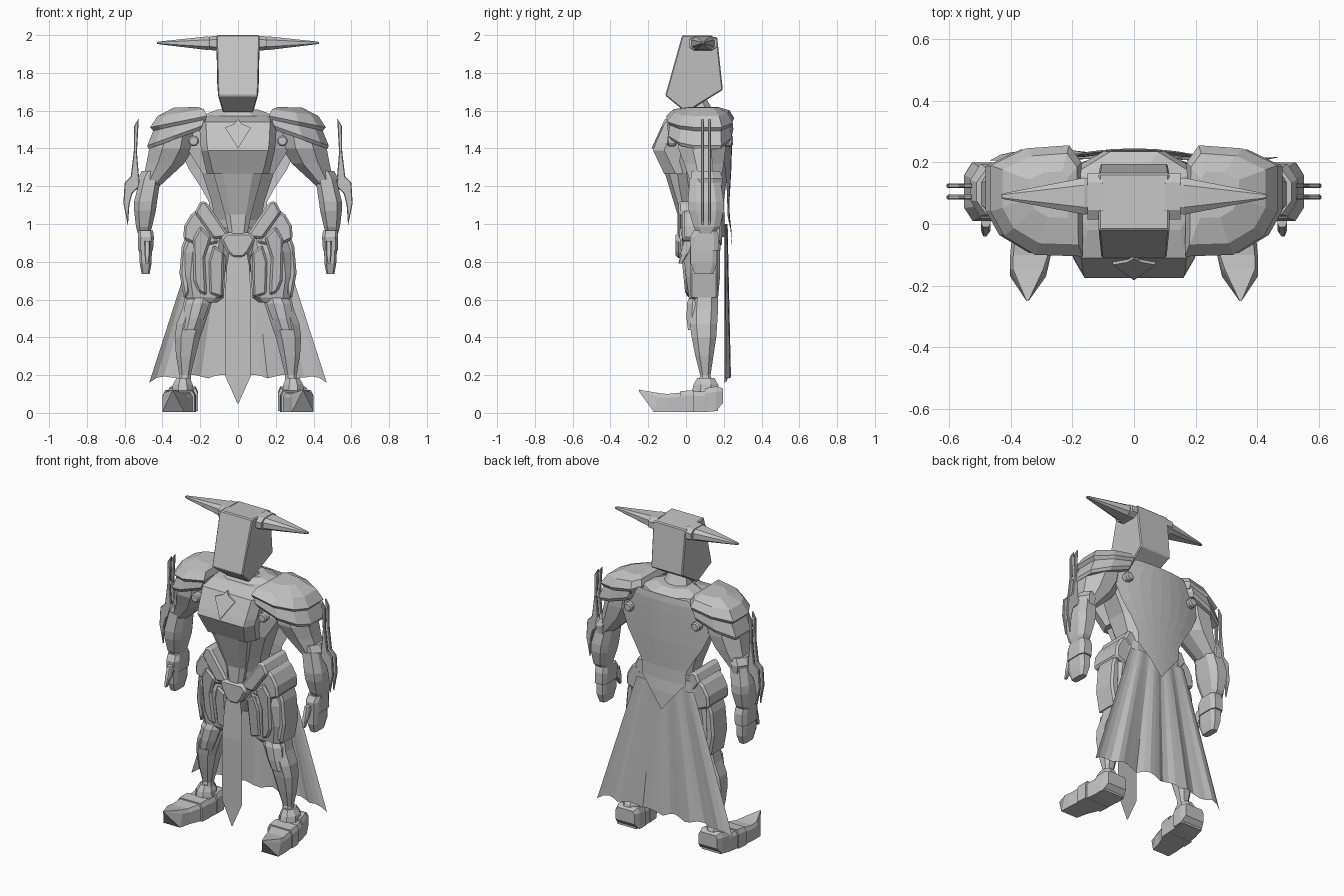
import bpy, bmesh, math

grey = bpy.data.materials.new("armour grey")
grey.diffuse_color = (0.55, 0.55, 0.55, 1)


def finish(name, bm, mirror=False, bevel=0):
    bmesh.ops.recalc_face_normals(bm, faces=bm.faces)
    me = bpy.data.meshes.new(name)
    bm.to_mesh(me)
    bm.free()
    me.materials.append(grey)
    ob = bpy.data.objects.new(name, me)
    bpy.context.collection.objects.link(ob)
    if bevel:
        m = ob.modifiers.new("bevel", 'BEVEL')
        m.width, m.segments = bevel, 1
    if mirror:
        m = ob.modifiers.new("mirror", 'MIRROR')
        m.use_mirror_merge = False
    return ob


def loft(name, rings, mirror=False, bevel=0):
    """Skin a list of equal-length point rings and cap both ends."""
    bm = bmesh.new()
    vs = [[bm.verts.new(p) for p in r] for r in rings]
    n = len(vs[0])
    for a, b in zip(vs, vs[1:]):
        for i in range(n):
            bm.faces.new((a[i], a[(i + 1) % n], b[(i + 1) % n], b[i]))
    bm.faces.new(vs[0])
    bm.faces.new(vs[-1])
    return finish(name, bm, mirror, bevel)


def sheet(name, rows):
    """Open surface through a grid of points."""
    bm = bmesh.new()
    vs = [[bm.verts.new(p) for p in r] for r in rows]
    for a, b in zip(vs, vs[1:]):
        for i in range(len(a) - 1):
            bm.faces.new((a[i], a[i + 1], b[i + 1], b[i]))
    return finish(name, bm)


def ring(z, x0, x1, y0, y1, c=0.3):
    """Chamfered rectangle at height z."""
    cx, cy = (x1 - x0) * c, (y1 - y0) * c
    pts = [(x0 + cx, y0), (x1 - cx, y0), (x1, y0 + cy), (x1, y1 - cy),
           (x1 - cx, y1), (x0 + cx, y1), (x0, y1 - cy), (x0, y0 + cy)]
    return [(x, y, z) for x, y in pts]


def stack(name, rows, mirror=False, c=0.3):
    return loft(name, [ring(*r, c=c) for r in rows], mirror)


def slab(name, outline, y0, y1, mirror=False, bevel=0, lean=0):
    """Front outline in x, z extruded from y0 to y1, front leaning back towards the bottom."""
    top = max(z for _, z in outline)
    return loft(name, [[(x, y + k * (top - z), z) for x, z in outline]
                       for y, k in ((y0, lean), (y1, 0))], mirror, bevel)


def both(half):
    """Complete a right-hand outline with its left half."""
    return half + [(-x, z) for x, z in reversed(half) if x > 0]


# Head: tapered helmet block with pointed chin
head = [(-0.02, 2.0, .115), (0.165, 1.99, .115), (0.195, 1.71, .11),
        (0.0, 1.59, .08), (-0.11, 1.68, .107)]
loft("helmet", [[(s * w, y, z) for y, z, w in head] for s in (-1, 1)], bevel=0.006)


# Horns: socket block, collar and long spike
def xring(x, y, z, ry, rz):
    return [(x, y + ry * a, z + rz * b) for a, b in
            ((-1, -.5), (-1, .5), (-.6, 1), (.6, 1), (1, .5), (1, -.5), (.6, -1), (-.6, -1))]


loft("horn_socket", [xring(.10, .09, 1.957, .075, .04), xring(.15, .09, 1.957, .075, .036)], True)
loft("horn", [xring(.145, .09, 1.957, .055, .03), xring(.16, .09, 1.957, .06, .036),
              xring(.42, .09, 1.959, .010, .007), xring(.43, .09, 1.959, .006, .004)], True)

# Neck and torso
stack("neck", [(1.57, -.09, .09, .02, .16), (1.66, -.06, .06, .02, .11)])
stack("torso", [(.92, -.15, .15, .01, .19), (1.02, -.12, .12, -.02, .19),
                (1.12, -.14, .14, -.05, .20), (1.27, -.19, .19, -.09, .22),
                (1.40, -.27, .27, -.06, .225), (1.52, -.25, .25, -.05, .235),
                (1.575, -.19, .19, .0, .235), (1.605, -.11, .11, .02, .18)])
# Breastplate: faceted and jutting
chest = [(0.08, 1.58, .14), (-.02, 1.57, .15), (-.11, 1.54, .17), (-.16, 1.43, .165),
         (-.175, 1.39, .16), (-.115, 1.265, .13), (.05, 1.27, .13)]
loft("breastplate", [[(s * (w + d), y + e, z) for y, z, w in chest]
                     for s, d, e in ((-1, .035, .06), (-1, 0, 0), (1, 0, 0), (1, .035, .06))])
# Chest ornament lying on the sloped upper chest
gem = both([(0, 1.555), (.02, 1.53), (.07, 1.51), (.04, 1.465), (0, 1.40)])
loft("chest_ornament", [[(x, -.115 - (1.54 - z) * .455 + d, z) for x, z in gem] for d in (-.004, .01)])
# Abdomen plate
stack("abdomen_plate", [(.95, -.05, .05, -.045, .05), (1.05, -.07, .07, -.045, .05),
                        (1.27, -.13, .13, -.112, .0)], c=.2)
# Back plate: gently rounded sheet tapering to a tail point over the cape
spine = [(1.58, .17, .24), (1.54, .25, .245), (1.48, .30, .245), (1.39, .305, .243), (1.29, .26, .24),
         (1.20, .20, .235), (1.12, .155, .23), (1.04, .15, .232), (.97, .09, .24), (.86, .003, .245)]
sheet("back_plate", [[(k / 4 * w, y - .5 * (k / 4 * w) ** 2, z) for k in range(-4, 5)] for z, w, y in spine])

# Shoulder pads and lower bands, both sloping outward
pad = [(.165, -.105), (.32, -.10), (.42, -.04), (.465, .04), (.465, .19), (.35, .245), (.21, .255), (.17, .2)]


def pad_ring(z, s, tilt, cx=.25, cy=.11, dx=0):
    pts = [(cx + (x - cx) * s + dx, cy + (y - cy) * s) for x, y in pad]
    return [(x, y, z + tilt * (x - .3)) for x, y in pts]


loft("shoulder_pad", [pad_ring(1.51, .88, -.2), pad_ring(1.545, 1, -.2),
                      pad_ring(1.59, .82, -.15), pad_ring(1.617, .42, -.03)], True)
loft("shoulder_band", [pad_ring(1.46, .9, -.36, dx=.03), pad_ring(1.48, .97, -.36, dx=.022),
                       pad_ring(1.54, .92, -.3)], True)
# Rivets
for nm, y0, y1 in (("front_rivet", -.10, -.05), ("back_rivet", .20, .25)):
    disc = [(.235 + .03 * math.cos(a * math.pi / 5), 1.44 + .03 * math.sin(a * math.pi / 5)) for a in range(10)]
    slab(nm, disc, y0, y1, True, .008)

# Arms
stack("upper_arm", [(1.54, .22, .42, -.04, .21), (1.40, .235, .47, -.04, .21),
                    (1.32, .285, .485, -.01, .20), (1.20, .415, .51, .03, .18)], True)
stack("elbow_guard", [(1.19, .42, .52, .03, .19), (1.24, .42, .53, .025, .195),
                      (1.28, .40, .51, .03, .18)], True)
stack("forearm", [(1.24, .41, .52, .02, .18), (1.12, .428, .55, .01, .2),
                  (1.07, .435, .55, .015, .2), (.985, .455, .54, .04, .18),
                  (.95, .465, .53, .06, .15)], True, .22)
stack("hand_back", [(.965, .45, .53, .04, .165), (.93, .445, .53, .02, .175),
                    (.86, .45, .53, .025, .175)], True, .18)
stack("fingers", [(.88, .455, .525, .025, .165), (.79, .458, .52, .025, .165),
                  (.735, .468, .51, .045, .145)], True, .18)
stack("thumb", [(.91, .465, .495, -.01, .05), (.84, .465, .495, -.03, .01),
                (.79, .475, .49, -.04, -.02)], True, .2)
# Paired forearm blades
blade = [(.525, 1.56), (.55, 1.52), (.552, 1.38), (.568, 1.25), (.60, 1.22), (.607, 1.11),
         (.583, .99), (.575, 1.10), (.56, 1.16), (.52, 1.20), (.535, 1.38)]
for nm, y in (("front_blade", .087), ("rear_blade", .124)):
    slab(nm, blade, y - .008, y + .008, True, .004)

# Hips, belt and pelvis
slab("hip_guard", [(.04, .93), (.08, .99), (.17, 1.12), (.20, 1.12), (.23, 1.06), (.13, .92)],
     -.04, .195, True, .012)
slab("outer_hip_guard", [(.10, .90), (.14, .96), (.21, 1.08), (.25, 1.05), (.285, .99), (.29, .92), (.2, .88)],
     -.02, .19, True, .012)
stack("rear_belt", [(.93, -.26, .26, .05, .205), (1.06, -.235, .235, .05, .205)], c=.2)
slab("belt_buckle", both([(0, .955), (.065, .955), (.095, .92), (.06, .85), (.03, .82), (0, .82)]),
     -.055, .04, bevel=.014)
stack("pelvis", [(.74, -.06, .06, .04, .15), (.84, -.13, .13, .0, .18), (.98, -.18, .18, -.01, .19)])

# Legs
stack("thigh", [(1.0, .05, .26, .01, .19), (.85, .06, .285, -.015, .18), (.72, .07, .298, .0, .18),
                (.61, .075, .278, .015, .17), (.585, .11, .26, .03, .16)], True, .2)
slab("thigh_front_plate", [(.14, .93), (.20, .99), (.24, .92), (.235, .70), (.21, .64), (.165, .62), (.175, .82)],
     -.04, .06, True, .012, .1)
slab("thigh_side_plate", [(.22, 1.0), (.27, .96), (.298, .88), (.31, .74), (.285, .60), (.255, .64), (.25, .9)],
     .02, .17, True, .012)
slab("inner_thigh_plate", [(.075, .85), (.13, .89), (.155, .80), (.15, .63), (.08, .61)],
     -.03, .04, True, .01, .12)
stack("shin", [(.64, .12, .275, .03, .17), (.55, .15, .295, .02, .17), (.47, .175, .325, .02, .165),
               (.40, .20, .335, .03, .16), (.30, .225, .328, .05, .145),
               (.20, .25, .31, .075, .13), (.13, .25, .32, .06, .15)], True, .24)
stack("knee_plate", [(.44, .205, .30, .01, .09), (.50, .18, .29, .003, .1), (.58, .15, .28, .005, .1),
                     (.62, .15, .25, .02, .1)], True)
stack("ankle_cuff", [(.11, .235, .35, .03, .18), (.15, .24, .345, .04, .17),
                     (.185, .255, .325, .06, .15)], True)


# Feet: blocky shoe with an upturned point
def foot_ring(y, cx, w, lo, hi, low_y=0):
    t = hi - (hi - lo) * .22
    return [(cx - w, y + low_y, lo), (cx + w, y + low_y, lo), (cx + w, y, t), (cx + w * .85, y, hi),
            (cx - w * .85, y, hi), (cx - w, y, t)]


loft("foot", [foot_ring(*r) for r in ((.17, .295, .065, .01, .10), (.10, .30, .078, .005, .115),
              (.0, .31, .082, .005, .11), (-.10, .335, .066, .005, .10),
              (-.145, .343, .058, .005, .105, -.025), (-.25, .345, .003, .115, .123))], True)
loft("heel", [foot_ring(*r) for r in ((.195, .29, .065, .05, .13), (.16, .29, .078, .012, .14),
              (.10, .295, .082, .01, .13))], True)
loft("foot_strap", [foot_ring(*r) for r in ((.04, .31, .086, .004, .12), (-.03, .315, .086, .004, .115))], True)

# Loincloth: narrow hanging strip with a pointed end
strip = [(.86, .045, -.045), (.78, .06, -.05), (.6, .07, -.06), (.2, .07, -.06), (.05, .003, -.06)]
sheet("loincloth", [[(k * w, y, z) for k in (-1, 0, 1)] for z, w, y in strip])

# Cape: softly folded flaring sheet with a ragged hem
cols, levels = 24, 7
rows = []
for j in range(levels + 1):
    t = j / levels
    row = []
    for i in range(cols + 1):
        u = 2 * i / cols - 1
        hem = .022 * abs(math.sin(u * 9)) - .03 * abs(u) ** 8
        fold = (.003 + .011 * t) * math.sin(u * 13) + .004 * t * math.cos(u * 29)
        row.append((u * (.20 + .27 * t), .218 + .008 * t + fold - .012 * u * u, 1.0 - t * (.82 - hem)))
    rows.append(row)
sheet("cape", rows)
